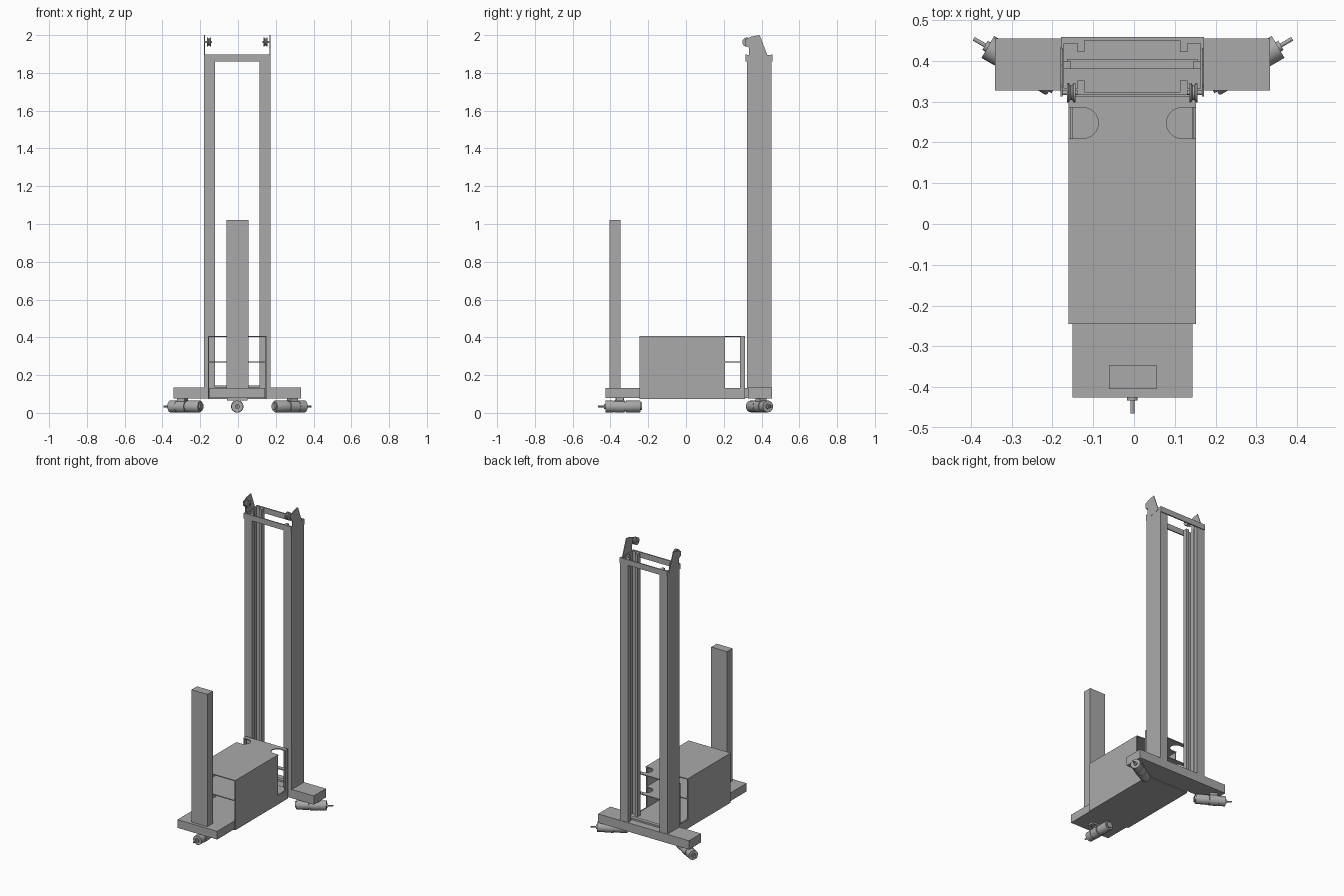
import bpy, bmesh, math
from mathutils import Vector

CX = -0.004  # centre line of the frame

cube = bpy.data.objects.get("Cube")
if cube:
    bpy.data.objects.remove(cube)

grey = bpy.data.materials.new("plain grey")
grey.use_nodes = True
grey.diffuse_color = (0.4, 0.4, 0.4, 1)
grey.node_tree.nodes["Principled BSDF"].inputs["Base Color"].default_value = (0.4, 0.4, 0.4, 1)


def finish(name, bm):
    bmesh.ops.recalc_face_normals(bm, faces=bm.faces)
    mesh = bpy.data.meshes.new(name)
    bm.to_mesh(mesh)
    bm.free()
    mesh.materials.append(grey)
    obj = bpy.data.objects.new(name, mesh)
    bpy.context.collection.objects.link(obj)
    return obj


def prism(name, points, offset):
    """Extrude a closed outline of 3D points along an offset."""
    bm = bmesh.new()
    face = bm.faces.new([bm.verts.new(p) for p in points])
    new = bmesh.ops.extrude_face_region(bm, geom=[face], use_keep_orig=True)
    verts = [v for v in new["geom"] if isinstance(v, bmesh.types.BMVert)]
    bmesh.ops.translate(bm, verts=verts, vec=offset)
    return finish(name, bm)


def box(name, x0, x1, y0, y1, z0, z1):
    base = [(x0, y0, z0), (x1, y0, z0), (x1, y1, z0), (x0, y1, z0)]
    return prism(name, base, (0, 0, z1 - z0))


def turned(name, origin, direction, profile, sides=32):
    """Solid of revolution from (distance, radius) steps along a direction."""
    axis = Vector(direction).normalized()
    turn = axis.to_track_quat('Z', 'Y')
    bm = bmesh.new()
    rings = []
    for dist, rad in profile:
        ring = []
        for i in range(sides):
            a = math.tau * i / sides
            local = Vector((rad * math.cos(a), rad * math.sin(a), dist))
            ring.append(bm.verts.new(Vector(origin) + turn @ local))
        rings.append(ring)
    for a, b in zip(rings, rings[1:]):
        for i in range(sides):
            j = (i + 1) % sides
            bm.faces.new((a[i], a[j], b[j], b[i]))
    bm.faces.new(rings[0])
    bm.faces.new(rings[-1])
    obj = finish(name, bm)
    bpy.ops.object.select_all(action='DESELECT')
    obj.select_set(True)
    bpy.context.view_layer.objects.active = obj
    bpy.ops.object.shade_smooth_by_angle(angle=math.radians(35))
    return obj


# Base: long platform, rear cross beam
box("platform", CX - 0.147, CX + 0.147, -0.425, 0.33, 0.078, 0.133)
box("rear_cross_beam", CX - 0.337, CX + 0.337, 0.327, 0.455, 0.075, 0.134)
box("front_post", -0.061, 0.056, -0.405, -0.347, 0.133, 1.02)

# Equipment case: open ended thin shell with notched decks
HALF, WALL = 0.156, 0.006
FRONT, REAR = -0.245, 0.312
SLOT0, SLOT1 = 0.21, 0.285


def deck(name, z, half):
    mid, rad = (SLOT0 + SLOT1) / 2, (SLOT1 - SLOT0) / 2
    right = [(half, FRONT), (half, SLOT0)]
    for i in range(13):
        a = math.pi * i / 12
        right.append((0.121 - rad * math.sin(a), mid - rad * math.cos(a)))
    right += [(half, SLOT1), (half, REAR)]
    outline = right + [(-x, y) for x, y in reversed(right)]
    prism(name, [(CX + x, y, z) for x, y in outline], (0, 0, WALL))


deck("case_top", 0.401, HALF)
deck("case_shelf", 0.267, HALF - WALL)
box("case_floor", CX - HALF, CX + HALF, FRONT, REAR, 0.074, 0.08)
for side, s in (("left", 1), ("right", -1)):
    a, b = sorted((CX + s * HALF, CX + s * (HALF - WALL)))
    box(side + "_case_wall", a, b, FRONT, SLOT0 - 0.003, 0.078, 0.401)
    box(side + "_case_rear_strip", a, b, SLOT1, REAR, 0.078, 0.401)
    box(side + "_case_sill", a, b, SLOT0 - 0.003, SLOT1, 0.078, 0.133)

# Mast: two inward facing channels with guide rails
Y0, Y1 = 0.322, 0.452
for side, s in (("left", 1), ("right", -1)):
    channel = [(0.175, Y0), (0.117, Y0), (0.117, Y0 + 0.03), (0.135, Y0 + 0.03),
               (0.135, Y0 + 0.01), (0.167, Y0 + 0.01), (0.167, Y1 - 0.01),
               (0.135, Y1 - 0.01), (0.135, Y1 - 0.03), (0.117, Y1 - 0.03),
               (0.117, Y1), (0.175, Y1)]
    prism(side + "_mast_channel", [(CX + s * x, y, 0.13) for x, y in channel], (0, 0, 1.765))
    a, b = sorted((CX + s * 0.150, CX + s * 0.168))
    box(side + "_guide_rail", a, b, 0.38, 0.40, 0.13, 1.89)

    # Pulley bracket, wheel and axle on top of the mast
    plate = [(0.333, 1.862), (0.333, 1.985), (0.345, 1.992), (0.390, 2.0), (0.434, 1.885)]
    prism(side + "_pulley_bracket", [(CX + s * 0.176, y, z) for y, z in plate], (-s * 0.005, 0, 0))
    hub = (CX + s * 0.176, 0.322, 1.963)
    turned(side + "_pulley", hub, (-s, 0, 0),
           [(0, 0.006), (0.016, 0.006), (0.016, 0.024), (0.020, 0.024), (0.024, 0.018),
            (0.028, 0.018), (0.032, 0.024), (0.036, 0.024), (0.036, 0.006), (0.042, 0.006)])
    ear = [(0.312, 1.945), (0.312, 1.978), (0.333, 1.985), (0.333, 1.935)]
    prism(side + "_bracket_ear", [(CX + s * 0.176, y, z) for y, z in ear], (-s * 0.005, 0, 0))

box("mast_front_tie", CX - 0.175, CX + 0.175, 0.316, 0.324, 1.86, 1.897)
box("mast_rear_tie", CX - 0.175, CX + 0.175, 0.45, 0.458, 1.86, 1.897)
box("mast_foot_bar", CX - 0.16, CX + 0.16, 0.38, 0.405, 0.13, 0.145)

# Three gear motors hung under the base, shafts pointing outward
MOTOR = [(0, 0.02), (0.008, 0.02), (0.008, 0.029), (0.012, 0.031), (0.085, 0.031),
         (0.085, 0.027), (0.092, 0.027), (0.092, 0.033), (0.145, 0.033),
         (0.145, 0.029), (0.150, 0.029), (0.150, 0.031), (0.192, 0.031),
         (0.192, 0.013), (0.200, 0.013), (0.200, 0.005), (0.232, 0.005)]
c, d = math.cos(math.pi / 6), 0.5
MOUNTS = (("front", (CX, -0.233), (0, -1)),
          ("rear_left", (0.187, 0.338), (c, d)),
          ("rear_right", (-0.192, 0.338), (-c, d)))
for name, (x, y), (dx, dy) in MOUNTS:
    turned(name + "_motor", (x, y, 0.034), (dx, dy, 0), MOTOR)
    # Clamp block between motor and base
    corners = []
    for along, across in ((0.095, -0.02), (0.14, -0.02), (0.14, 0.02), (0.095, 0.02)):
        corners.append((x + dx * along - dy * across, y + dy * along + dx * across, 0.05))
    prism(name + "_motor_clamp", corners, (0, 0, 0.03))

box("front_motor_plate", CX - 0.055, CX + 0.055, -0.37, -0.33, 0.066, 0.079)
